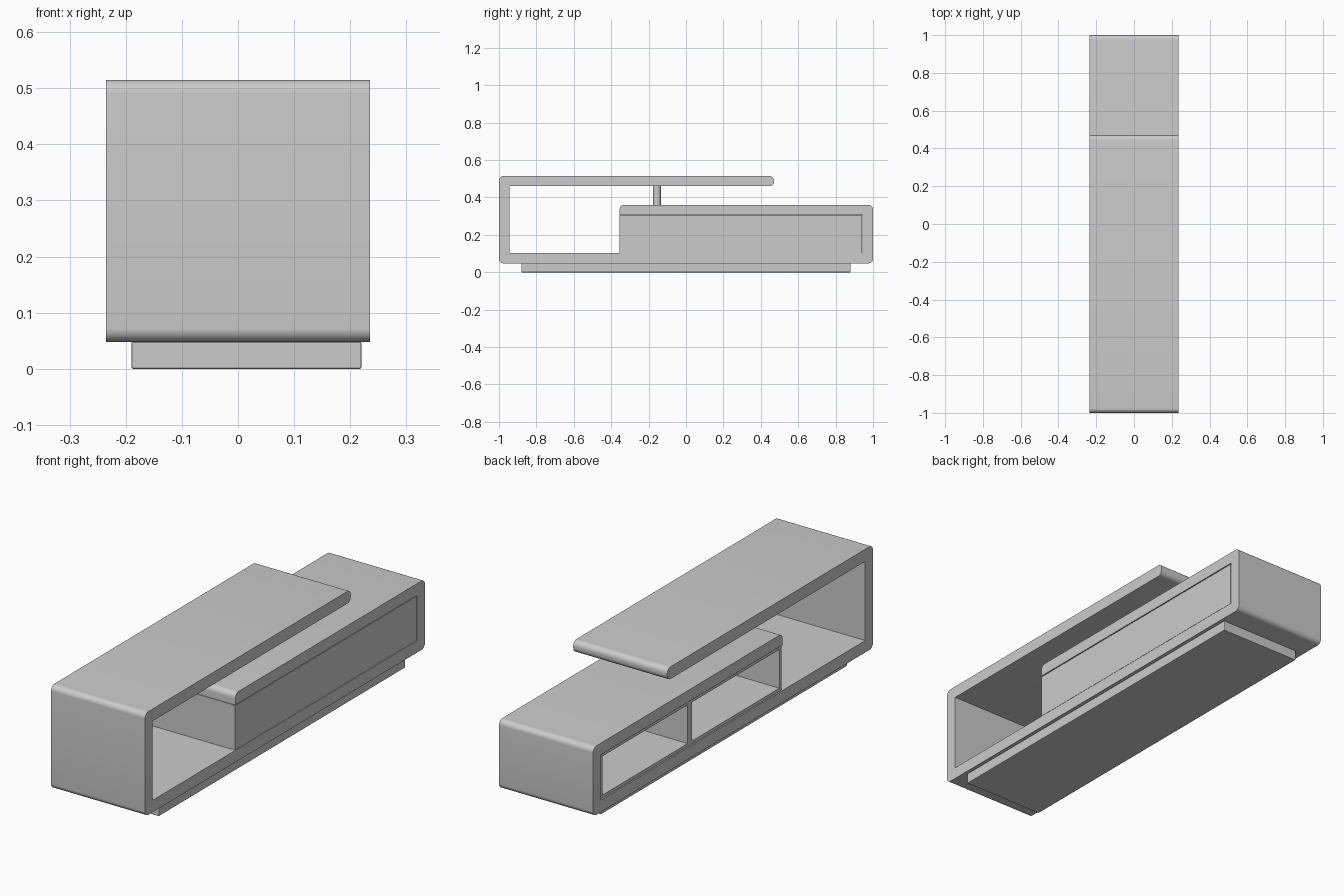
import bpy, bmesh, math
from mathutils import Vector

if "Cube" in bpy.data.objects:
    bpy.data.objects.remove(bpy.data.objects["Cube"])

W = 0.235  # half width of the shell


def finish(name, bm):
    bmesh.ops.recalc_face_normals(bm, faces=bm.faces)
    me = bpy.data.meshes.new(name)
    bm.to_mesh(me)
    bm.free()
    ob = bpy.data.objects.new(name, me)
    bpy.context.collection.objects.link(ob)
    return ob


def box(name, x, y, z, bevel=0):
    bm = bmesh.new()
    bmesh.ops.create_cube(bm, size=1)
    for v in bm.verts:
        v.co = [(a + b) / 2 + c * (b - a) for (a, b), c in zip((x, y, z), v.co)]
    ob = finish(name, bm)
    if bevel:
        m = ob.modifiers.new("bevel", "BEVEL")
        m.width, m.segments = bevel, 2
    return ob


def rounded(points, steps=8):
    # right-angled corners (y, z, radius) turned into arcs
    out = []
    for i, (y, z, r) in enumerate(points):
        p = Vector((y, z))
        if r == 0:
            out.append(p)
            continue
        a = (Vector(points[i - 1][:2]) - p).normalized() * r
        b = (Vector(points[(i + 1) % len(points)][:2]) - p).normalized() * r
        for k in range(steps + 1):
            t = math.pi / 2 * k / steps
            out.append(p + a * (1 - math.sin(t)) + b * (1 - math.cos(t)))
    return out


def smooth(ob):
    bpy.ops.object.select_all(action="DESELECT")
    ob.select_set(True)
    bpy.context.view_layer.objects.active = ob
    bpy.ops.object.shade_smooth_by_angle(angle=math.radians(30))


# Folded ribbon shell: upper shelf, end wall, floor, far wall, lower shelf
R = 0.024
profile = rounded([
    (0.47, 0.515, R), (-1, 0.515, R), (-1, 0.048, R), (1, 0.048, R),
    (1, 0.36, R), (-0.355, 0.36, R), (-0.355, 0.307, 0), (0.945, 0.307, 0),
    (0.945, 0.102, 0), (-0.945, 0.102, 0), (-0.945, 0.46, 0), (0.47, 0.46, R)])
bm = bmesh.new()
face = bm.faces.new([bm.verts.new((-W, p.x, p.y)) for p in profile])
ext = bmesh.ops.extrude_face_region(bm, geom=[face], use_keep_orig=True)
for v in ext["geom"]:
    if isinstance(v, bmesh.types.BMVert):
        v.co.x += 2 * W
smooth(finish("ribbon_shell", bm))

# Plinth
box("plinth", (-0.19, 0.22), (-0.88, 0.88), (0, 0.048), 0.003)

# Cabinet insert, open towards -x, closed by a panel on +x
X = (-W + 0.006, W - 0.02)
box("cabinet_back_panel", (W - 0.02, W - 0.001), (-0.355, 0.94), (0.104, 0.303))
box("cabinet_floor", X, (-0.34, 0.925), (0.102, 0.116))
box("cabinet_ceiling", X, (-0.34, 0.925), (0.291, 0.305))
for name, y0, y1 in (("cabinet_near_side", -0.355, -0.34),
                     ("cabinet_far_side", 0.925, 0.94)):
    box(name, X, (y0, y1), (0.102, 0.305))
box("cabinet_divider", X, (0.285, 0.315), (0.116, 0.291))

# Post carrying the upper shelf
bm = bmesh.new()
bmesh.ops.create_cone(bm, cap_ends=True, segments=32, radius1=0.021,
                      radius2=0.021, depth=0.1)
post = finish("support_post", bm)
post.location = (0, -0.155, 0.41)
smooth(post)
